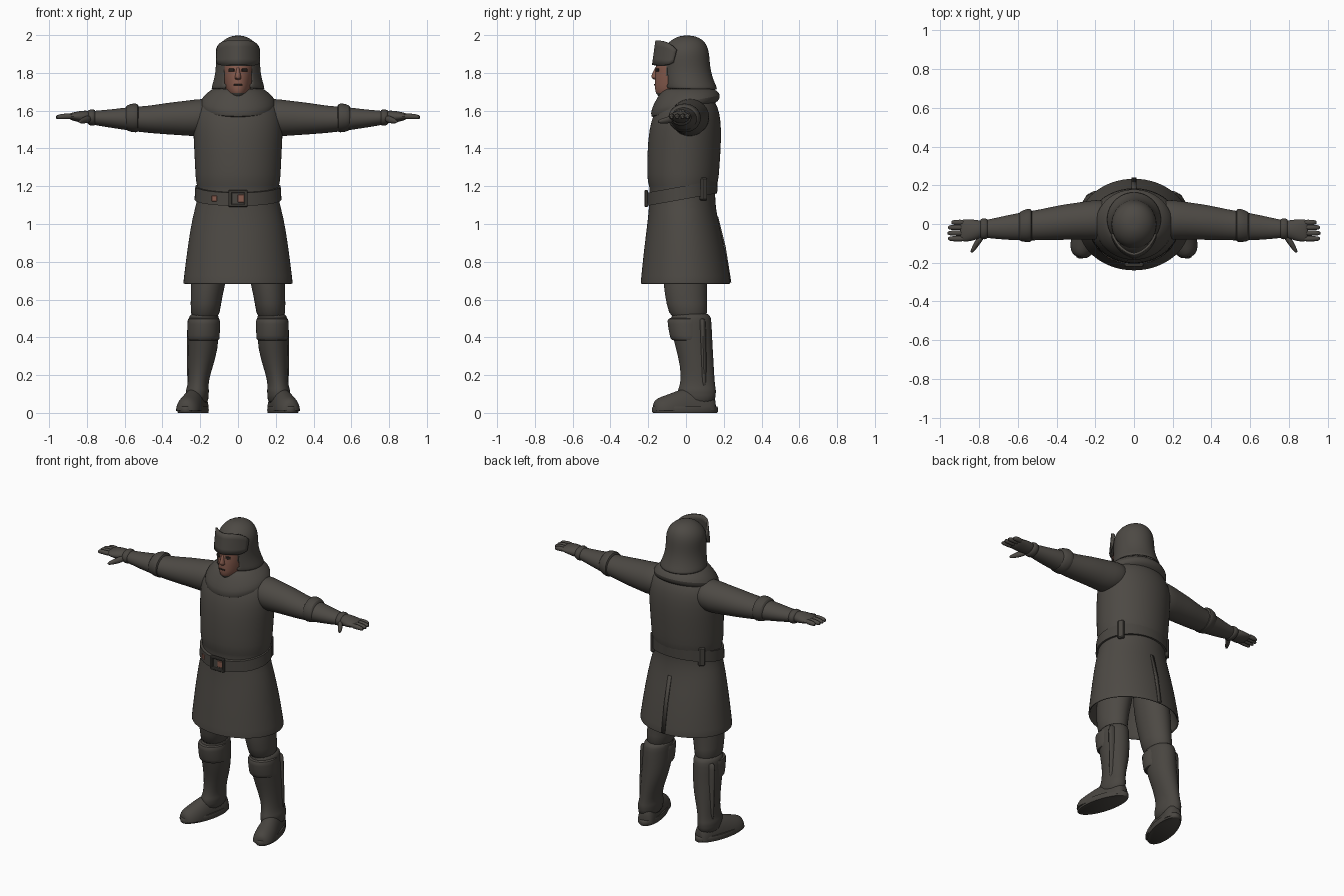
import bpy, bmesh, math
from mathutils import Vector

if "Cube" in bpy.data.objects:
    bpy.data.objects.remove(bpy.data.objects["Cube"])

X, Y, Z = Vector((1, 0, 0)), Vector((0, 1, 0)), Vector((0, 0, 1))


def material(name, *rgb):
    m = bpy.data.materials.new(name)
    m.use_nodes = True
    m.diffuse_color = (*rgb, 1)
    m.node_tree.nodes["Principled BSDF"].inputs["Base Color"].default_value = (*rgb, 1)
    return m


CLOTH = material("charcoal cloth", .074, .067, .058)
LEATHER = material("dark leather", .066, .060, .052)
SKIN = material("weathered skin", .24, .105, .075)
DARK = material("eye shadow", .03, .024, .02)


def finish(name, bm, mat, sub=0, mirror=False, thick=0, smooth=True):
    """Turn a bmesh into a shaded object with the usual modifiers."""
    bmesh.ops.recalc_face_normals(bm, faces=bm.faces)
    me = bpy.data.meshes.new(name)
    bm.to_mesh(me)
    bm.free()
    ob = bpy.data.objects.new(name, me)
    bpy.context.collection.objects.link(ob)
    me.materials.append(mat)
    if thick:
        ob.modifiers.new("thickness", "SOLIDIFY").thickness = thick
    if mirror:
        ob.modifiers.new("mirror", "MIRROR")
    if sub:
        s = ob.modifiers.new("smooth", "SUBSURF")
        s.levels = s.render_levels = sub
    if smooth:
        bpy.ops.object.select_all(action="DESELECT")
        ob.select_set(True)
        bpy.context.view_layer.objects.active = ob
        bpy.ops.object.shade_smooth_by_angle(angle=math.radians(50))
    return ob


def rings_mesh(rings, u, v, n=24, caps=True, floor=None):
    """Skin elliptical rings given as (x, y, z, radius_u, radius_v)."""
    bm = bmesh.new()
    loops = []
    for x, y, z, a, b in rings:
        loop = []
        for i in range(n):
            t = math.tau * i / n
            p = Vector((x, y, z)) + u * a * math.cos(t) + v * b * math.sin(t)
            if floor is not None:
                p.z = max(p.z, floor)
            loop.append(bm.verts.new(p))
        loops.append(loop)
    for lo, hi in zip(loops, loops[1:]):
        for i in range(n):
            j = (i + 1) % n
            bm.faces.new((lo[i], lo[j], hi[j], hi[i]))
    if caps:
        bm.faces.new(loops[0])
        bm.faces.new(loops[-1])
    return bm


def loft(name, rings, mat=CLOTH, u=X, v=Y, n=24, sub=1, mirror=False, floor=None):
    return finish(name, rings_mesh(rings, u, v, n, True, floor), mat, sub, mirror)


def column(*rows):
    """Rows of (z, x_min, x_max, y_min, y_max) to rings."""
    return [((a + b) / 2, (c + d) / 2, z, (b - a) / 2, (d - c) / 2) for z, a, b, c, d in rows]


def body(*rows):
    return column(*[(z, -r, r, c, d) for z, r, c, d in rows])


def sleeve(*rows):
    """Rows of (x, y_min, y_max, z_min, z_max) to rings along the arm."""
    return [(x, (a + b) / 2, (c + d) / 2, (b - a) / 2, (d - c) / 2) for x, a, b, c, d in rows]


def box(name, centre, size, mat, angle=0, mirror=False):
    bm = bmesh.new()
    bmesh.ops.create_cube(bm, size=1)
    bmesh.ops.scale(bm, vec=size, verts=bm.verts)
    bmesh.ops.bevel(bm, geom=bm.edges[:], offset=min(size) * .25, segments=1, affect="EDGES")
    for p in bm.verts:
        x, y = p.co.x, p.co.y
        p.co.x = x * math.cos(angle) - y * math.sin(angle)
        p.co.y = x * math.sin(angle) + y * math.cos(angle)
        p.co += Vector(centre)
    return finish(name, bm, mat, mirror=mirror, smooth=False)


# Tunic: hollow skirt, waist fold, chest and shoulders
loft("tunic", body(
    (.98, .2, -.16, .14), (.72, .27, -.22, .215), (.685, .28, -.232, .225),
    (.68, .292, -.243, .237), (.70, .29, -.24, .235), (.88, .268, -.222, .205),
    (1.04, .242, -.2, .165), (1.12, .217, -.196, .155), (1.19, .212, -.19, .155),
    (1.22, .225, -.205, .172), (1.30, .228, -.207, .178), (1.45, .236, -.203, .188),
    (1.55, .24, -.185, .185), (1.62, .22, -.155, .17), (1.67, .17, -.12, .14),
    (1.70, .1, -.09, .1)), n=32)

# Belt, tilted up toward the back
belt = rings_mesh(body((1.115, .215, -.19, .15), (1.115, .23, -.21, .165),
                       (1.185, .226, -.21, .168), (1.185, .205, -.19, .15)), X, Y, 32)
for p in belt.verts:
    p.co.z += (p.co.y + .1) * .18
finish("belt", belt, LEATHER)
for side in (-1, 1):
    box("buckle_side", (side * .042, -.211, 1.135), (.018, .018, .09), LEATHER)
    box("buckle_rail", (0, -.211, 1.135 + side * .037), (.09, .018, .016), LEATHER)
box("buckle_plate", (.02, -.209, 1.135), (.045, .008, .04), SKIN)
box("belt_stud", (-.125, -.177, 1.135), (.03, .008, .03), SKIN, angle=-.45)
box("belt_loop", (.178, .092, 1.185), (.04, .025, .12), LEATHER, angle=-.9, mirror=True)

# Seam at the back of the skirt
seam = bmesh.new()
strip = [[seam.verts.new((x, y, z)) for x in (-.012, .012)]
         for y, z in ((.24, .69), (.21, .88), (.17, 1.04))]
for lo, hi in zip(strip, strip[1:]):
    seam.faces.new((lo[0], lo[1], hi[1], hi[0]))
finish("skirt_seam", seam, LEATHER, thick=.008)

# Draped cowl around the neck, dipping at the front
cowl = rings_mesh(body((1.58, .16, -.15, .13), (1.60, .2, -.19, .175), (1.635, .205, -.185, .185),
                       (1.675, .175, -.155, .165), (1.71, .13, -.125, .13),
                       (1.715, .1, -.1, .1), (1.66, .08, -.08, .08)), X, Y, 32)
for p in cowl.verts:
    p.co.z += p.co.y * .24 * min(1, max(0, (1.74 - p.co.z) * 8)) + .01
finish("cowl", cowl, CLOTH, 1)

# Head under the hood, skin only on the open face
head = loft("head", body(
    (1.62, .07, -.08, .07), (1.675, .04, -.145, .06), (1.69, .058, -.16, .07),
    (1.72, .07, -.166, .08), (1.75, .076, -.165, .085), (1.785, .082, -.165, .09),
    (1.81, .085, -.161, .09), (1.835, .088, -.163, .09), (1.87, .09, -.145, .09),
    (1.93, .075, -.1, .08)), n=32)
head.data.materials.append(SKIN)
for f in head.data.polygons:
    if abs(f.center.x) < .07 and f.center.y < -.07 and 1.69 < f.center.z < 1.835:
        f.material_index = 1
loft("nose", column((1.762, -.012, .012, -.165, -.15), (1.772, -.02, .02, -.184, -.14),
                    (1.785, -.015, .015, -.186, -.14), (1.82, -.009, .009, -.168, -.14),
                    (1.835, -.006, .006, -.16, -.14)), SKIN, n=12)
box("eye", (.034, -.152, 1.815), (.032, .009, .016), DARK, angle=.35, mirror=True)
box("mouth", (0, -.167, 1.737), (.046, .006, .007), DARK)

# Helmet shell with neck flare and a face opening
helmet = rings_mesh(body(
    (1.715, .143, -.118, .168), (1.74, .135, -.122, .155), (1.79, .121, -.126, .136),
    (1.84, .117, -.128, .127), (1.89, .118, -.128, .124), (1.93, .111, -.118, .117),
    (1.965, .088, -.09, .1), (1.988, .055, -.055, .068), (1.998, .02, -.02, .03)), X, Y, 40)
low = [f for f in helmet.faces if len(f.verts) > 4 and f.calc_center_median().z < 1.8]
front = [f for f in helmet.faces if f.calc_center_median().z < 1.84
         and f.calc_center_median().y < 0 and abs(f.calc_center_median().x) < .072]
bmesh.ops.delete(helmet, geom=list(set(low + front)), context="FACES")
finish("helmet", helmet, CLOTH, 1, thick=.012)

# Raised visor, slightly pointed at the centre
visor = bmesh.new()
grid = []
for i in range(17):
    s = i / 8 - 1
    t = s * 1.2
    top = 1.972 - .05 * s ** 4
    bottom = 1.842 + .022 * abs(s) ** 6 - .008 * s * s
    grid.append([visor.verts.new((.126 * math.sin(t),
                 -(.142 + .02 * (1 - abs(s))) * math.cos(t) - .018 * (1 - k / 4),
                 bottom + (top - bottom) * k / 4)) for k in range(5)])
for a, b in zip(grid, grid[1:]):
    for k in range(4):
        visor.faces.new((a[k], b[k], b[k + 1], a[k + 1]))
finish("visor", visor, CLOTH, thick=.012)

# Arms, cuffs and gloves
loft("arms", sleeve((.1, -.07, .12, 1.50, 1.66), (.2, -.085, .128, 1.46, 1.665),
     (.28, -.08, .112, 1.468, 1.652), (.38, -.083, .1, 1.474, 1.642), (.48, -.085, .076, 1.482, 1.624),
     (.56, -.085, .064, 1.492, 1.622), (.66, -.083, .045, 1.507, 1.608), (.75, -.073, .023, 1.522, 1.6),
     (.79, -.07, .02, 1.53, 1.598)), u=Y, v=Z, mirror=True)
loft("cuffs", sleeve((.525, -.08, .06, 1.5, 1.62), (.53, -.093, .08, 1.484, 1.637),
     (.55, -.095, .08, 1.484, 1.64), (.59, -.09, .066, 1.492, 1.632),
     (.598, -.08, .05, 1.51, 1.61)), LEATHER, u=Y, v=Z, mirror=True)
loft("glove_cuffs", sleeve((.75, -.07, .02, 1.525, 1.6), (.765, -.08, .03, 1.518, 1.608),
     (.785, -.08, .03, 1.522, 1.606), (.80, -.07, .02, 1.53, 1.6)), LEATHER, u=Y, v=Z, mirror=True)
loft("palms", sleeve((.77, -.065, .015, 1.53, 1.6), (.81, -.08, .022, 1.533, 1.602),
     (.85, -.092, .026, 1.54, 1.597), (.885, -.092, .025, 1.55, 1.588),
     (.90, -.085, .02, 1.56, 1.582)), u=Y, v=Z, n=16, mirror=True)
for y, tip in ((-.076, .962), (-.047, .965), (-.018, .962), (.008, .945)):
    loft("fingers", [(.87, y, 1.57, .016, .016), (.92, y, 1.57, .015, .016),
         (tip - .012, y, 1.567, .013, .013), (tip, y, 1.565, .007, .008)], u=Y, v=Z, n=10, mirror=True)
loft("thumbs", [(.785, -.06, 1.56, .02, .022), (.81, -.098, 1.55, .019, .019),
     (.828, -.128, 1.545, .014, .014), (.84, -.15, 1.542, .008, .008)], u=X, v=Z, n=10, mirror=True)

# Trousers, tall boots and knee guards
loft("trousers", column((.98, .02, .2, -.11, .11), (.8, .04, .24, -.125, .12),
     (.67, .07, .252, -.12, .112), (.58, .09, .25, -.105, .11), (.48, .1, .255, -.08, .12)), mirror=True)
loft("boot_shafts", column((.53, .12, .24, -.05, .11), (.515, .1, .258, -.08, .13),
     (.49, .1, .263, -.085, .136), (.38, .102, .264, -.066, .14), (.3, .115, .265, -.042, .145),
     (.2, .148, .264, -.025, .15), (.14, .158, .268, -.035, .155), (.12, .152, .278, -.045, .16),
     (.1, .156, .275, -.045, .158), (.04, .155, .28, -.04, .155)), LEATHER, mirror=True)
loft("knee_guards", column((.505, .115, .25, -.07, .08), (.5, .095, .267, -.098, .1),
     (.48, .094, .268, -.1, .1), (.4, .096, .268, -.086, .1), (.385, .098, .266, -.078, .1),
     (.38, .12, .25, -.05, .08)), mirror=True)
loft("boot_straps", column((.5, .2, .262, .07, .1), (.49, .2, .272, .07, .105),
     (.3, .2, .27, .075, .11), (.14, .2, .272, .08, .112), (.13, .2, .26, .08, .11)),
     LEATHER, n=12, mirror=True)

# Feet turned outward, with flat soles
ahead = Vector((.25, -.97, 0)).normalized()
across = Vector((.97, .25, 0)).normalized()
loft("feet", [(*(Vector((.197, .15, 0)) + ahead * s)[:2], .01, w, h) for s, w, h in
     ((-.005, .03, .06), (.01, .05, .1), (.06, .058, .115), (.15, .062, .125), (.21, .068, .105),
      (.27, .068, .082), (.31, .056, .07), (.335, .03, .045))],
     LEATHER, u=across, v=Z, mirror=True, floor=.01)
loft("soles", [(.238, -.005, z, .18 * k, .072 * k) for z, k in ((0, .97), (.006, 1), (.028, 1), (.034, .97))],
     LEATHER, u=ahead, v=across, n=32, sub=0, mirror=True)
